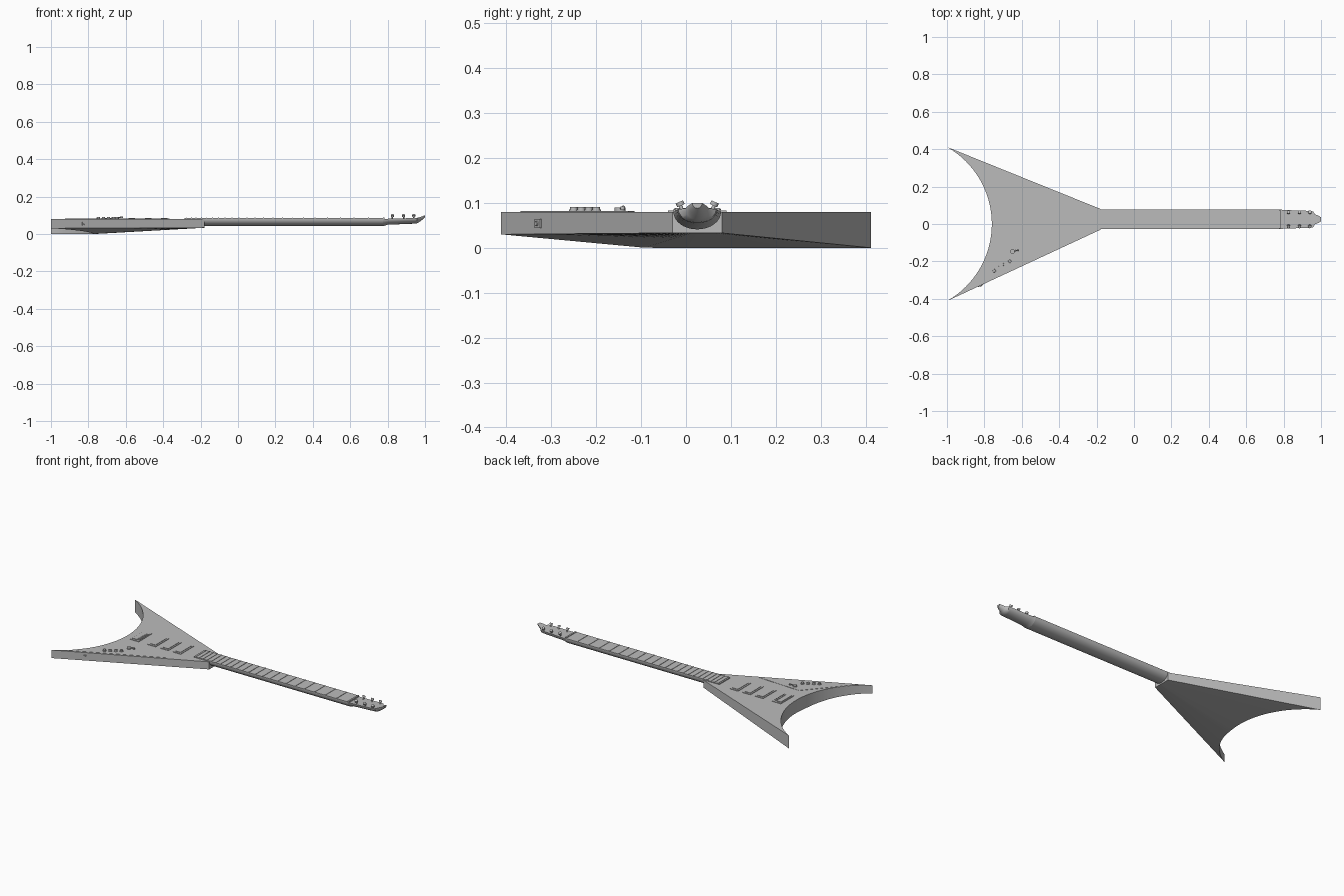
import bpy, bmesh, math
from mathutils import Vector

if "Cube" in bpy.data.objects:
    bpy.data.objects.remove(bpy.data.objects["Cube"])

grey = bpy.data.materials.new("grey")
grey.diffuse_color = (0.5, 0.5, 0.5, 1)
grey.use_nodes = True
grey.node_tree.nodes["Principled BSDF"].inputs["Base Color"].default_value = grey.diffuse_color
CY = 0.025      # centre line of the neck
TOP = 0.08      # top face of the body


def finish(name, bm, smooth=False):
    bmesh.ops.recalc_face_normals(bm, faces=bm.faces)
    me = bpy.data.meshes.new(name)
    bm.to_mesh(me)
    bm.free()
    me.materials.append(grey)
    ob = bpy.data.objects.new(name, me)
    bpy.context.collection.objects.link(ob)
    if smooth:
        bpy.ops.object.select_all(action='DESELECT')
        ob.select_set(True)
        bpy.context.view_layer.objects.active = ob
        bpy.ops.object.shade_smooth_by_angle(angle=math.radians(35))
    return ob


def box(name, x, y, z, sx, sy, sz, rot=0):
    bm = bmesh.new()
    bmesh.ops.create_cube(bm, size=1)
    for v in bm.verts:
        v.co = Vector((v.co.x * sx, v.co.y * sy, v.co.z * sz))
    ob = finish(name, bm)
    ob.location = (x, y, z)
    ob.rotation_euler.z = rot
    return ob


def cylinder(name, loc, r, h, rot=(0, 0, 0), r2=None):
    bm = bmesh.new()
    bmesh.ops.create_cone(bm, cap_ends=True, segments=16, radius1=r,
                          radius2=r if r2 is None else r2, depth=h)
    ob = finish(name, bm, True)
    ob.location = loc
    ob.rotation_euler = rot
    return ob


def plate(name, pts, z0, z1):
    bm = bmesh.new()
    f = bm.faces.new([bm.verts.new((x, y, z0)) for x, y in pts])
    ext = bmesh.ops.extrude_face_region(bm, geom=[f])["geom"]
    for v in ext:
        if isinstance(v, bmesh.types.BMVert):
            v.co.z = z1
    return finish(name, bm)


def half_round(name, stations, n=16):
    """Loft of half ellipses: x, half width, bottom z, top z."""
    bm = bmesh.new()
    rings = []
    for x, w, lo, hi in stations:
        rings.append([bm.verts.new((x, CY + w * math.cos(math.pi * i / n),
                                    hi - (hi - lo) * math.sin(math.pi * i / n)))
                      for i in range(n + 1)])
    for a, b in zip(rings, rings[1:]):
        for i in range(n + 1):
            j = (i + 1) % (n + 1)
            bm.faces.new((a[i], a[j], b[j], b[i]))
    bm.faces.new(rings[0])
    bm.faces.new(rings[-1])
    return finish(name, bm, True)


# Body: ruled between the concave rear arc and the short nose edge
N = 32
R, ACX = 0.4736, -1.2336
half = math.asin(0.412 / R)
bm = bmesh.new()
cols = []
for i in range(N + 1):
    t = i / N
    a = half * (1 - 2 * t)
    rx, ry = ACX + R * math.cos(a), R * math.sin(a)
    rz = 0 if ry > -0.09 else 0.03 * (-0.09 - ry) / 0.322
    ny = 0.08 - 0.11 * t
    cols.append([bm.verts.new(p) for p in
                 ((rx, ry, TOP), (-0.178, ny, TOP), (-0.178, ny, 0.033), (rx, ry, rz))])
for a, b in zip(cols, cols[1:]):
    for i in range(4):
        j = (i + 1) % 4
        bm.faces.new((a[i], a[j], b[j], b[i]))
bm.faces.new(cols[0])
bm.faces.new(cols[-1])
finish("body", bm, True)

# Neck and fretboard
half_round("neck", [(-0.2, 0.053, 0.041, TOP), (0.775, 0.053, 0.041, TOP)])
box("fretboard", 0.245, CY, 0.0825, 1.06, 0.106, 0.005)
box("nut", 0.779, CY, 0.084, 0.01, 0.1, 0.01)

# Frets spaced by the equal-tempered rule
SCALE = 1.465
for k in range(1, 23):
    fx = 0.78 - SCALE * (1 - 2 ** (-k / 12))
    box(f"fret_{k}", fx, CY, 0.0855, 0.005, 0.104, 0.003)

# Headstock with upturned tip
half_round("headstock", [(0.775, 0.053, 0.041, TOP), (0.8, 0.05, 0.049, 0.081),
                         (0.945, 0.045, 0.055, 0.085), (0.958, 0.042, 0.057, 0.086),
                         (0.968, 0.026, 0.063, 0.088), (0.985, 0.02, 0.075, 0.094),
                         (1.0, 0.011, 0.088, 0.1)])

# Tuners, three on each side, leaning outward
for side in (1, -1):
    for k, x in enumerate((0.826, 0.885, 0.94)):
        y = CY + side * 0.038
        lean = (-side * 0.45, 0, 0)
        cylinder(f"tuner_post_{side}_{k}", (x, y - side * 0.003, 0.088), 0.004, 0.018, lean)
        cylinder(f"tuner_cap_{side}_{k}", (x, y, 0.098), 0.009, 0.009, lean)

# Pickups, each a surround with a raised coil, and the bridge
for k, x in enumerate((-0.395, -0.48, -0.568)):
    box(f"pickup_surround_{k}", x, CY, 0.081, 0.055, 0.13, 0.004)
    box(f"pickup_coil_{k}", x, CY, 0.083, 0.036, 0.106, 0.005)
box("bridge_base", -0.688, CY, 0.081, 0.06, 0.13, 0.004)
box("bridge_block", -0.695, CY, 0.083, 0.032, 0.106, 0.006)
for k in range(6):
    box(f"saddle_{k}", -0.67, CY + (k - 2.5) * 0.017, 0.084, 0.016, 0.011, 0.005)

# Pickguard along the front wing
plate("pickguard", [(-0.41, -0.128), (-0.70, -0.115), (-0.925, -0.368)], TOP - 0.002, TOP + 0.0015)

# Control knobs and selector switch
for k in range(4):
    x, y = -0.747 + 0.0275 * k, -0.25 + 0.0168 * k
    cylinder(f"knob_skirt_{k}", (x, y, 0.082), 0.0105, 0.006)
    cylinder(f"knob_{k}", (x, y, 0.086), 0.009, 0.01, r2=0.008)
cylinder("switch_base", (-0.65, -0.147, 0.084), 0.0125, 0.012)
cylinder("switch_lever", (-0.635, -0.143, 0.088), 0.003, 0.034, (0, math.radians(80), 0.2))
cylinder("switch_tip", (-0.619, -0.141, 0.088), 0.005, 0.008)

# Output jack on the front side wall
slope = math.atan2(-0.382, -0.82) + math.pi
side_rot = -slope
jx, jy = -0.82, -0.329
box("jack_plate", jx, jy, 0.054, 0.03, 0.005, 0.02, slope)
cylinder("jack_socket", (jx, jy - 0.002, 0.054), 0.006, 0.008, (math.pi / 2, 0, slope))
